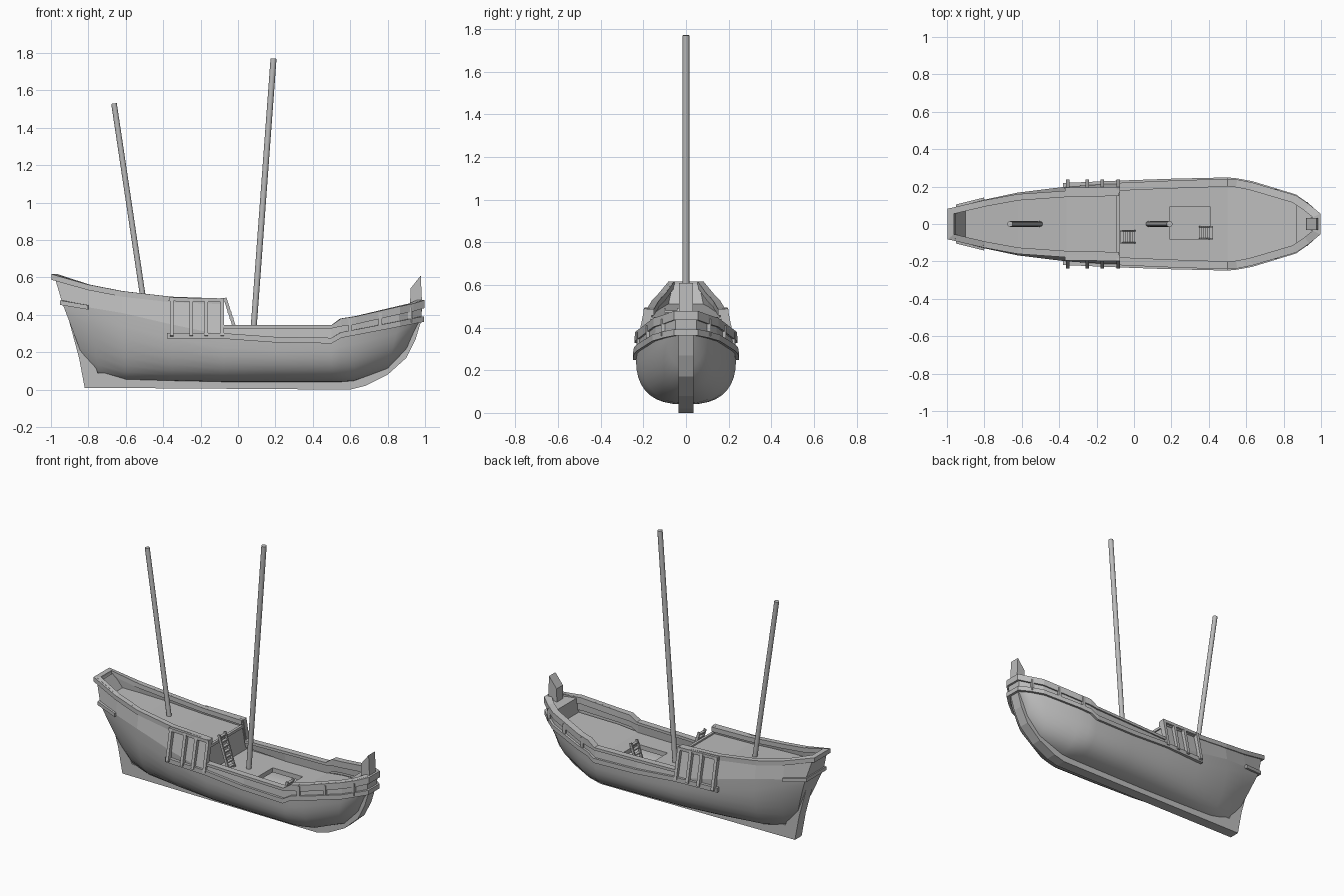
import bpy
import bmesh
from math import sin, cos, pi, radians
from mathutils import Vector

start_cube = bpy.data.objects.get("Cube")
if start_cube:
    bpy.data.objects.remove(start_cube, do_unlink=True)

grey = bpy.data.materials.new("plain_grey")
grey.use_nodes = True
grey.diffuse_color = (0.5, 0.5, 0.5, 1)
grey.node_tree.nodes["Principled BSDF"].inputs["Base Color"].default_value = grey.diffuse_color


def finish(name, bm, smooth_angle=None):
    bmesh.ops.recalc_face_normals(bm, faces=bm.faces[:])
    mesh = bpy.data.meshes.new(name)
    bm.to_mesh(mesh)
    bm.free()
    mesh.materials.append(grey)
    obj = bpy.data.objects.new(name, mesh)
    bpy.context.collection.objects.link(obj)
    if smooth_angle:
        bpy.ops.object.select_all(action='DESELECT')
        obj.select_set(True)
        bpy.context.view_layer.objects.active = obj
        bpy.ops.object.shade_smooth_by_angle(angle=radians(smooth_angle))
    return obj


def surface(name, rows, closed=False, caps=False, skip=None, smooth_angle=None):
    """Join rows of points with quads; optionally close each row and cap both ends."""
    bm = bmesh.new()
    grid = [[bm.verts.new(p) for p in row] for row in rows]
    count = len(grid[0])
    for i, (a, b) in enumerate(zip(grid, grid[1:])):
        for j in range(count if closed else count - 1):
            k = (j + 1) % count
            if (i, j) != skip:
                bm.faces.new((a[j], a[k], b[k], b[j]))
    if caps:
        bm.faces.new(grid[0])
        bm.faces.new(grid[-1])
    return finish(name, bm, smooth_angle)


def plate(name, outline, half_width):
    """Extrude a side profile (x, z) symmetrically across the centreline."""
    rows = [[(x, y, z) for x, z in outline] for y in (-half_width, half_width)]
    return surface(name, rows, closed=True, caps=True)


def beam(name, p, q, width, depth, sides=4, twist=pi / 4):
    """Straight bar from p to q with a rectangular or round section."""
    p, q = Vector(p), Vector(q)
    along = (q - p).normalized()
    ref = Vector((0, 1, 0)) if abs(along.y) < 0.9 else Vector((1, 0, 0))
    u = (ref - along * ref.dot(along)).normalized()
    v = along.cross(u)
    ring = []
    for i in range(sides):
        a = twist + 2 * pi * i / sides
        ring.append(u * cos(a) * width + v * sin(a) * depth)
    return surface(name, [[c + o for o in ring] for c in (p, q)], True, True,
                   smooth_angle=40 if sides > 4 else None)


def strake(name, low, high, out, inner):
    """Thick strip around both sides, wrapping across the end of the ship."""
    def both(pts):
        return [Vector(p) for p in pts] + [Vector((x, -y, z)) for x, y, z in reversed(pts)]
    sign = 1 if low[-1][0] > low[0][0] else -1
    low, high = both(low), both(high)
    normals = []
    for a, b in zip(low, low[1:]):
        t = b - a
        normals.append(Vector((-t.y, t.x, 0)).normalized() * sign)
    normals = normals[:1] + normals + normals[-1:]
    rows = []
    for i, (a, b) in enumerate(zip(low, high)):
        m = (normals[i] + normals[i + 1]) / 2
        m /= max(m.length_squared, 0.3)
        rows.append([a + m * out, b + m * out, b - m * inner, a - m * inner])
    return surface(name, rows, closed=True, caps=True)


def shift(pts, dz):
    return [(x, y, z + dz) for x, y, z in pts]


def ladder(name, foot, head, y0, y1, rungs):
    (xa, za), (xb, zb) = foot, head
    for side, y in (("right", y0), ("left", y1)):
        beam(f"{name}_{side}_rail", (xa, y, za), (xb, y, zb), 0.006, 0.012)
    for i in range(rungs):
        t = (i + 0.5) / rungs
        x, z = xa + (xb - xa) * t, za + (zb - za) * t
        beam(f"{name}_rung_{i}", (x, y0, z), (x, y1, z), 0.014, 0.006)


# Hull stations: bottom x, bottom z, top x, top z, half beam, fullness
stations = [
    (-.81, .12, -.94, .465, .095, 1.2),
    (-.74, .07, -.8, .44, .13, 1.6),
    (-.6, .05, -.62, .41, .168, 2.2),
    (-.35, .045, -.36, .35, .2, 2.5),
    (-.08, .04, -.08, .29, .218, 2.6),
    (.2, .04, .2, .27, .228, 2.6),
    (.5, .04, .5, .265, .235, 2.6),
    (.55, .04, .55, .295, .23, 2.6),
    (.62, .045, .63, .31, .215, 2.5),
    (.8, .11, .86, .355, .145, 2.3),
    (.9, .21, .93, .37, .095, 2),
    (.955, .34, .98, .38, .05, 1.8)]
tops = [(s[2], s[4], s[3]) for s in stations]
steps = 9
hull = []
for xb, zb, xt, zt, half, full in stations:
    row = []
    for j in range(-steps, steps + 1):
        a = abs(j) / steps * pi / 2
        y = half * sin(a) ** (2 / full)
        h = 1 - max(cos(a), 0) ** (2 / full)
        row.append((xb + (xt - xb) * h, y if j > 0 else -y, zb + (zt - zb) * h))
    hull.append(row)
surface("hull", hull, caps=True, smooth_angle=40)

# Keel, stem and sternpost
plate("keel", [(-.92, .43), (-.85, .17), (-.82, .01), (.6, 0), (.68, .02), (.8, .08),
               (.9, .17), (.95, .27), (.98, .37), (.985, .47), (.95, .47), (.92, .33),
               (.86, .22), (.78, .14), (.6, .07), (-.75, .09), (-.89, .43)], .035)
plate("stem_head", [(.92, .44), (.922, .54), (.977, .61), (.985, .44)], .033)

# Bulwarks, rails and wale
waist = 4
rim = [(-.08, .208, .345), (.2, .22, .345), (.5, .23, .345), (.55, .226, .38),
       (.63, .21, .392), (.86, .142, .445), (.93, .095, .46), (.985, .05, .478)]
strake("main_bulwark", tops[waist:], rim, 0, .02)
rail_low = [(x, y, z - (.042 if x > .52 else .018)) for x, y, z in rim]
strake("main_rail", rail_low, rim, .012, .03)
wale = [(-.38, .205, .292)] + tops[waist:]
strake("wale", shift(wale, -.018), shift(wale, .012), .014, .008)
castle_base = tops[waist::-1]
castle_rim = [(-.08, .172, .487), (-.36, .166, .497), (-.62, .148, .527),
              (-.8, .115, .562), (-.985, .072, .617)]
strake("castle_bulwark", castle_base, castle_rim, 0, .018)
strake("castle_rail", shift(castle_rim, -.03), castle_rim, .012, .022)
lip = castle_base[-2:]
strake("stern_lip", shift(lip, -.012), shift(lip, .012), .012, .01)

# Side timbers on the castle and short struts at the bow
for side, s in (("left", 1), ("right", -1)):
    for i, x in enumerate((-.355, -.25, -.17, -.085)):
        beam(f"castle_timber_{side}_{i}", (x, s * .222, .285), (x, s * .18, .487), .022, .014)
    beam(f"castle_timber_cap_{side}", (-.37, s * .18, .483), (-.075, s * .184, .478), .02, .014)
    for i, (x, y, z) in enumerate(((.6, .222, .3), (.76, .178, .33), (.92, .108, .36))):
        beam(f"bow_strut_{side}_{i}", (x, s * y, z), (x, s * y, z + .08), .012, .014)

# Main deck with an open hatch
deck = [(-.1, .21, .275), (.19, .215, .27), (.41, .22, .27), (.5, .22, .27),
        (.63, .2, .295), (.87, .125, .34)]
surface("main_deck", [[(x, y, z) for y in (-w, -.08, .09, w)] for x, w, z in deck], skip=(1, 1))
hatch = [(.19, -.08), (.41, -.08), (.41, .09), (.19, .09), (.19, -.08)]
surface("hatch_sides", [[(x, y, z) for x, y in hatch] for z in (.24, .27)])
surface("hold_floor", [[(x, y, .12) for y in (-.16, .16)] for x in (.05, .55)])
ladder("hatch_ladder", (.355, .12), (.415, .3), -.078, -.015, 6)


def cross_panel(name, edges):
    surface(name, [[(x, -w, z), (x, w, z)] for x, w, z in edges])


# Raised decks and their bulkheads
cross_panel("castle_deck", [(-.082, .17, .44), (-.36, .165, .45), (-.62, .15, .475), (-.9, .09, .51)])
cross_panel("stern_inner_panel", [(-.9, .08, .51), (-.955, .072, .6)])
cross_panel("castle_bulkhead", [(-.085, .208, .27), (-.085, .205, .33), (-.085, .17, .44)])
cross_panel("foredeck", [(.87, .125, .442), (.93, .09, .455), (.985, .05, .465)])
cross_panel("fore_bulkhead", [(.87, .13, .335), (.87, .125, .442)])
beam("castle_deck_edge", (-.085, -.165, .442), (-.085, .165, .442), .012, .012)
ladder("castle_ladder", (.0, .275), (-.07, .49), -.1, -.037, 7)

# Masts
beam("main_mast", (.077, 0, .24), (.19, 0, 1.77), .016, .016, sides=12, twist=0)
beam("mizzen_mast", (-.5, 0, .44), (-.663, 0, 1.53), .015, .015, sides=12, twist=0)
